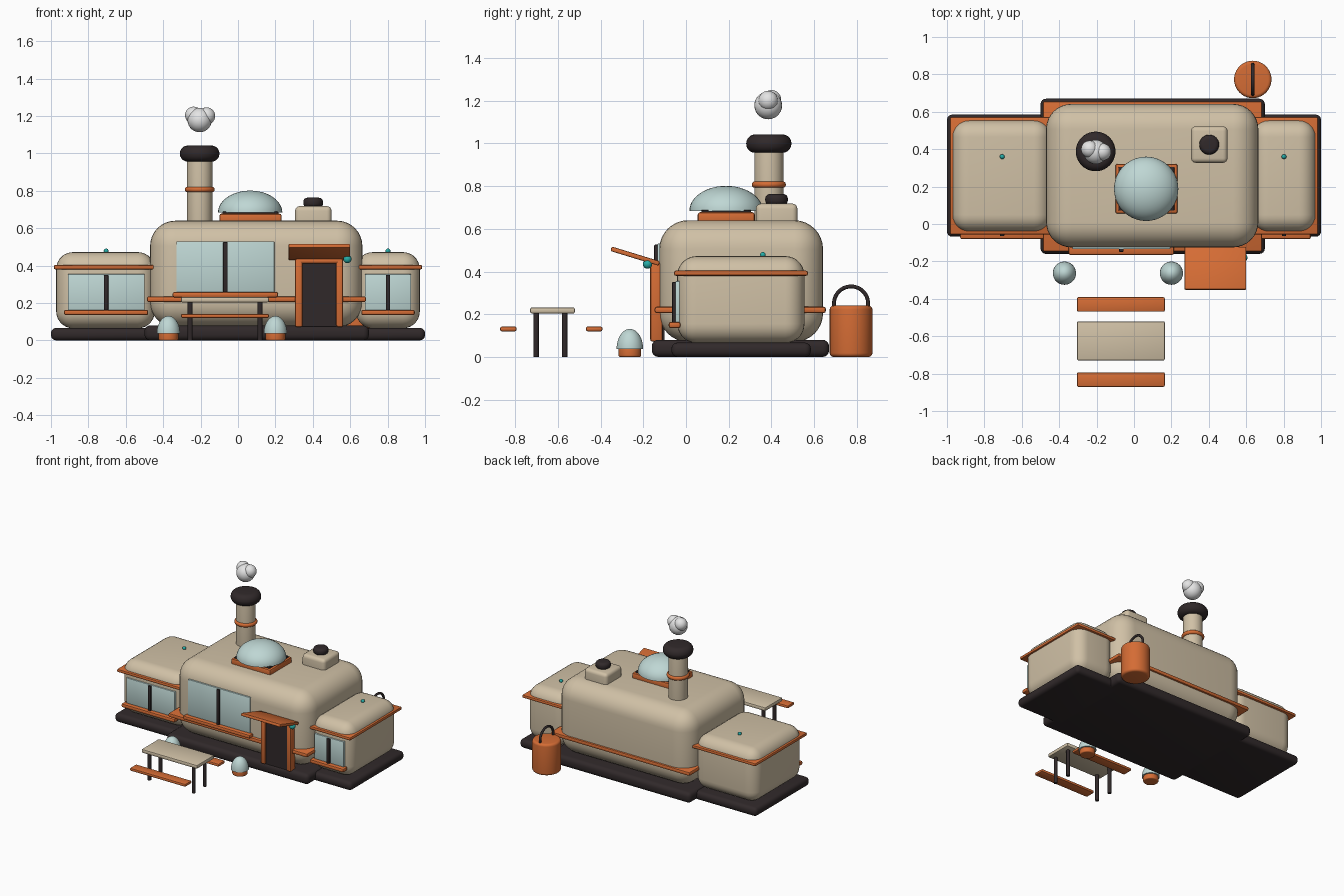
import bpy, bmesh, math
from mathutils import Matrix, Vector

if "Cube" in bpy.data.objects:
    bpy.data.objects.remove(bpy.data.objects["Cube"])


def material(name, rgb):
    m = bpy.data.materials.new(name)
    m.diffuse_color = (*rgb, 1)
    m.use_nodes = True
    m.node_tree.nodes["Principled BSDF"].inputs["Base Color"].default_value = m.diffuse_color
    return m


CREAM = material("cream", (0.63, 0.53, 0.38))
ORANGE = material("orange", (0.66, 0.15, 0.035))
DARK = material("charcoal", (0.03, 0.022, 0.023))
GLASS = material("pale glass", (0.52, 0.68, 0.66))
TEAL = material("teal", (0.02, 0.42, 0.39))
WHITE = material("smoke white", (0.78, 0.78, 0.78))


def finish(bm, name, mat, angle=40):
    bmesh.ops.recalc_face_normals(bm, faces=bm.faces)
    me = bpy.data.meshes.new(name)
    bm.to_mesh(me)
    bm.free()
    ob = bpy.data.objects.new(name, me)
    bpy.context.collection.objects.link(ob)
    me.materials.append(mat)
    bpy.ops.object.select_all(action='DESELECT')
    ob.select_set(True)
    bpy.context.view_layer.objects.active = ob
    bpy.ops.object.shade_smooth_by_angle(angle=math.radians(angle))
    return ob


def box(name, mat, x, y, z, r=0.0, seg=2):
    """Rounded box from (min, max) ranges."""
    bm = bmesh.new()
    bmesh.ops.create_cube(bm, size=1)
    for v in bm.verts:
        for i, (a, b) in enumerate((x, y, z)):
            v.co[i] = a if v.co[i] < 0 else b
    if r:
        bmesh.ops.bevel(bm, geom=bm.edges[:], offset=r, segments=seg,
                        profile=0.5, affect='EDGES')
    return finish(bm, name, mat)


def lathe(name, mat, profile, loc, seg=40):
    """Spin an (r, z) profile round the vertical axis."""
    bm = bmesh.new()
    vs = [bm.verts.new((r, 0, z)) for r, z in profile]
    edges = [bm.edges.new(p) for p in zip(vs, vs[1:])]
    bmesh.ops.spin(bm, geom=vs + edges, cent=(0, 0, 0), axis=(0, 0, 1),
                   angle=math.tau, steps=seg)
    bmesh.ops.remove_doubles(bm, verts=bm.verts, dist=1e-5)
    bmesh.ops.translate(bm, verts=bm.verts, vec=loc)
    return finish(bm, name, mat)


def arc(r0, z0, rx, rz, a0, a1, n):
    return [(r0 + rx * math.cos(math.radians(a0 + (a1 - a0) * i / n)),
             z0 + rz * math.sin(math.radians(a0 + (a1 - a0) * i / n))) for i in range(n + 1)]


def drum(name, mat, r, h, bev, loc):
    prof = [(0, 0)] + arc(r - bev, bev, bev, bev, -90, 0, 5)
    prof += arc(r - bev, h - bev, bev, bev, 0, 90, 5) + [(0, h)]
    lathe(name, mat, prof, loc)


def dome(name, mat, r, h, loc):
    prof = [(0, 0)] + arc(0, 0, r, h, 0, 90, 12)
    prof[-1] = (0, h)
    lathe(name, mat, prof, loc)


def ball(name, mat, r, loc):
    bm = bmesh.new()
    bmesh.ops.create_uvsphere(bm, u_segments=24, v_segments=14, radius=r,
                              matrix=Matrix.Translation(loc))
    finish(bm, name, mat)


# plinth
box("main_base", DARK, (-0.5, 0.7), (-0.16, 0.67), (0, 0.08), 0.03, 4)
box("left_base", DARK, (-1, -0.4), (-0.068, 0.585), (0, 0.067), 0.028, 4)
box("right_base", DARK, (0.6, 1), (-0.068, 0.585), (0, 0.067), 0.028, 4)

# main cabin and its trim
box("main_cabin", CREAM, (-0.47, 0.665), (-0.125, 0.642), (0.07, 0.64), 0.135, 8)
box("main_trim", ORANGE, (-0.487, 0.685), (-0.147, 0.655), (0.205, 0.235), 0.01)


def window(name, cx, hw, z0, z1, wall):
    box(name + "_pane", GLASS, (cx - hw, cx + hw), (wall - 0.009, wall + 0.02), (z0, z1), 0.004)
    box(name + "_mullion", DARK, (cx - 0.012, cx + 0.012),
        (wall - 0.024, wall + 0.01), (z0, z1 - 0.004), 0.005)
    box(name + "_sill", ORANGE, (cx - hw - 0.02, cx + hw + 0.02),
        (wall - 0.04, wall + 0.015), (z0 - 0.025, z0 + 0.004), 0.01)


# side wings with trim, window and roof lamp
for side, x0, x1, cx, hw in (("left", -0.972, -0.445, -0.705, 0.205),
                             ("right", 0.63, 0.972, 0.802, 0.123)):
    box(side + "_wing", CREAM, (x0, x1), (-0.041, 0.555), (0.065, 0.472), 0.09, 7)
    box(side + "_wing_trim", ORANGE, (x0 - 0.013, x1 + 0.013), (-0.056, 0.571), (0.38, 0.404), 0.009)
    window(side + "_window", cx, hw, 0.16, 0.355, -0.041)
    ball(side + "_roof_lamp", TEAL, 0.013, (cx, 0.36, 0.478))

window("main_window", -0.068, 0.262, 0.255, 0.53, -0.125)

# door, canopy and lamp
for n, a, b in (("left", 0.305, 0.345), ("right", 0.525, 0.562)):
    box(n + "_door_post", ORANGE, (a, b), (-0.168, -0.11), (0.072, 0.435), 0.01)
box("door_lintel", ORANGE, (0.305, 0.562), (-0.168, -0.11), (0.412, 0.437), 0.01)
box("door_panel", DARK, (0.34, 0.53), (-0.158, -0.1), (0.075, 0.415))
canopy = box("canopy", ORANGE, (0.27, 0.6), (-0.118, 0.118), (-0.011, 0.011), 0.006)
canopy.data.transform(Matrix.Translation((0, -0.238, 0.472)) @ Matrix.Rotation(math.radians(-17), 4, 'X'))
ball("door_lamp", TEAL, 0.022, (0.585, -0.18, 0.435))

# chimney and smoke
cx, cy = -0.205, 0.388
drum("chimney", CREAM, 0.068, 0.4, 0.004, (cx, cy, 0.58))
lathe("chimney_band", ORANGE, arc(0.066, 0, 0.014, 0.015, 0, 360, 12), (cx, cy, 0.807))
drum("chimney_cap", DARK, 0.106, 0.086, 0.042, (cx, cy, 0.956))
ball("smoke_low", WHITE, 0.065, (cx, cy - 0.003, 1.178))
ball("smoke_left", WHITE, 0.046, (-0.237, 0.4, 1.204))
ball("smoke_right", WHITE, 0.046, (-0.168, 0.385, 1.2))

# skylight
box("skylight_frame", ORANGE, (-0.1, 0.233), (0.055, 0.322), (0.62, 0.678), 0.012)
box("skylight_seal", DARK, (-0.083, 0.216), (0.072, 0.305), (0.66, 0.688), 0.004)
dome("skylight_dome", GLASS, 0.172, 0.117, (0.065, 0.188, 0.684))

# roof vent
box("roof_vent", CREAM, (0.305, 0.5), (0.327, 0.522), (0.58, 0.718), 0.025, 4)
drum("vent_cap", DARK, 0.053, 0.052, 0.022, (0.402, 0.424, 0.711))

# tank with handle
drum("tank", ORANGE, 0.1, 0.24, 0.018, (0.635, 0.773, 0))
bm = bmesh.new()
rings = []
for i in range(25):
    a = math.pi * i / 24
    d = Vector((0, math.cos(a), math.sin(a)))
    c = Vector((0.635, 0.773, 0.25)) + d * 0.08
    if i in (0, 24):
        c.z -= 0.02
    rings.append([bm.verts.new(c + 0.009 * (d * math.cos(t) + Vector((math.sin(t), 0, 0))))
                  for t in (math.tau * k / 10 for k in range(10))])
for p, q in zip(rings, rings[1:]):
    for k in range(10):
        bm.faces.new((p[k], p[k - 1], q[k - 1], q[k]))
finish(bm, "tank_handle", DARK)

# garden lamps
for n, x in (("left", -0.372), ("right", 0.2)):
    drum(n + "_garden_lamp_base", ORANGE, 0.053, 0.042, 0.008, (x, -0.263, 0))
    dome(n + "_garden_lamp_glass", GLASS, 0.062, 0.093, (x, -0.263, 0.038))

# picnic table and benches
box("table_top", CREAM, (-0.305, 0.165), (-0.73, -0.52), (0.203, 0.232), 0.009)
for x in (-0.256, 0.118):
    for y in (-0.702, -0.568):
        drum("table_leg", DARK, 0.013, 0.21, 0.002, (x, y, 0))
for n, y in (("front_bench", -0.832), ("back_bench", -0.43)):
    box(n, ORANGE, (-0.305, 0.165), (y - 0.039, y + 0.039), (0.12, 0.142), 0.008)
